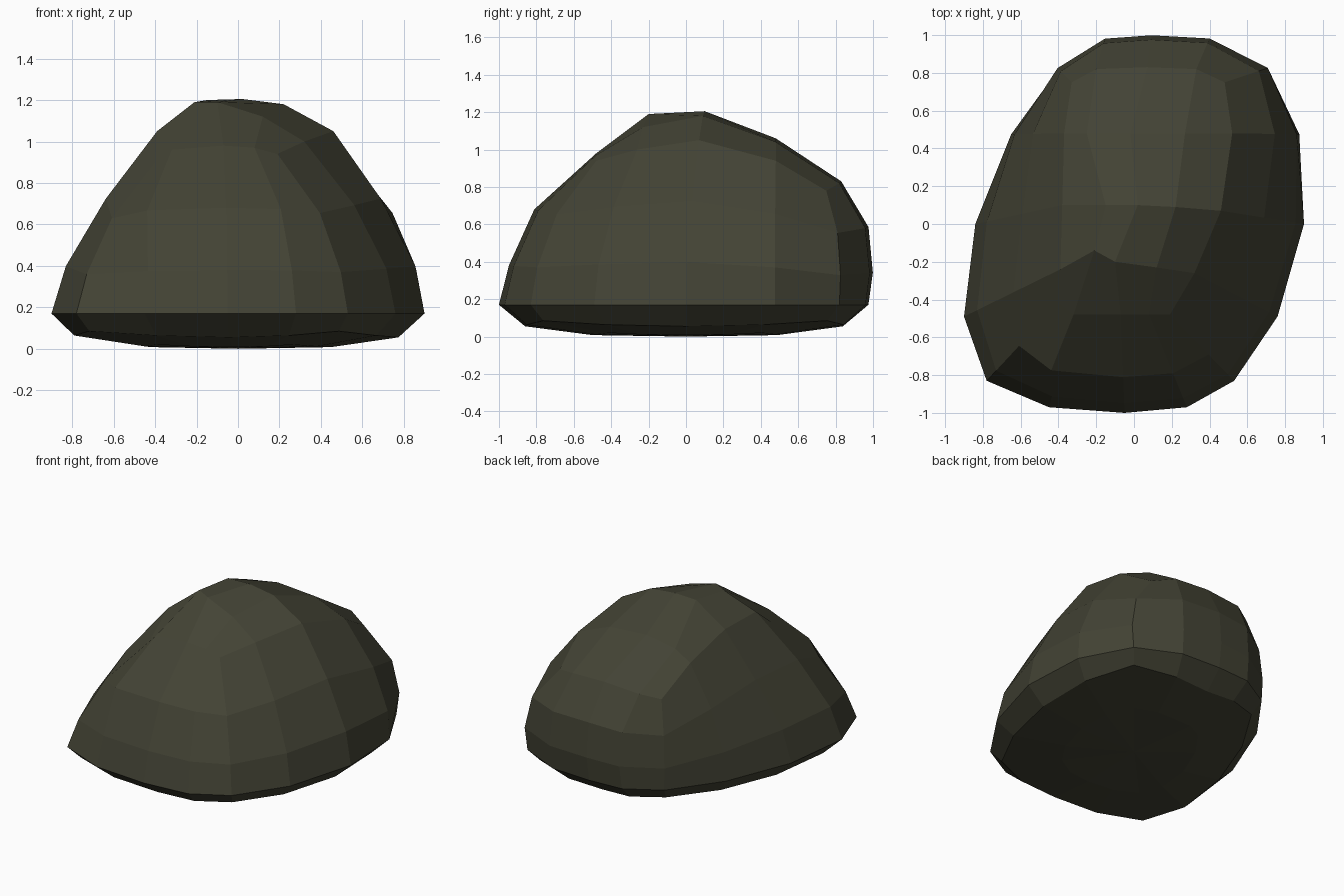
import bpy, bmesh

if "Cube" in bpy.data.objects:
    bpy.data.objects.remove(bpy.data.objects["Cube"])

# Widest outline near the ground (16 points, counter-clockwise from front left)
WAIST = [(-.78, -.83), (-.45, -.97), (-.05, -1), (.28, -.97), (.53, -.83), (.76, -.49),
         (.9, 0), (.875, .475), (.69, .82), (.39, .96), (.09, .975), (-.16, .96),
         (-.4, .82), (-.65, .475), (-.84, 0), (-.9, -.49)]
# Rim where the sides turn into the crown
RIM = [(-.40, -.42, .90), (-.32, -.48, .96), (-.07, -.48, .98), (.08, -.48, .97),
       (.19, -.48, .94), (.32, -.26, 1.0), (.46, .07, 1.05), (.52, .48, .94),
       (.48, .75, .78), (.33, .82, .82), (.07, .83, .83), (-.2, .82, .81),
       (-.33, .75, .78), (-.37, .48, .95), (-.38, .1, 1.05), (-.39, -.24, 1.05)]
# Crown interior, 3 x 3, front row first
CROWN = [(-.21, -.14, 1.19), (-.1, -.2, 1.19), (.12, -.23, 1.12),
         (-.15, .1, 1.2), (.02, .1, 1.205), (.22, .09, 1.18),
         (-.25, .48, 1.02), (-.02, .48, 1.06), (.27, .48, 1.04)]

bm = bmesh.new()


def ring(points):
    return [bm.verts.new(p) for p in points]


def bridge(a, b):
    for i in range(16):
        j = (i + 1) % 16
        bm.faces.new((a[i], a[j], b[j], b[i]))


def side_row(t, tz, front, back, left):
    """Blend waist to rim; front and back swell outwards, the left is slimmer."""
    pts = []
    for (x, y), (rx, ry, rz) in zip(WAIST, RIM):
        f = t - (back if y > 0 else front) * y * y + left * max(0, -x)
        pts.append((x + (rx - x) * f, y + (ry - y) * f, .17 + (rz - .17) * tz))
    return ring(pts)


def foot_row(mid, corner, z_mid, z_corner):
    """Shrunken waist; corners and mid-sides get their own scale and height."""
    pts = []
    for i, (x, y) in enumerate(WAIST):
        k = (0, .3, 1, .3)[(i + 2) % 4] if i % 4 else 0
        s = corner + (mid - corner) * k
        pts.append((x * s, y * s, z_corner + (z_mid - z_corner) * k))
    return ring(pts)


def foot_ring(s_mid, s_corner, z_mid, z_corner):
    blend = (0, .7, 1, .7)          # corner, quarter, middle, quarter
    return ring([(x * (s_corner + (s_mid - s_corner) * blend[i % 4]),
                  y * (s_corner + (s_mid - s_corner) * blend[i % 4]),
                  z_corner + (z_mid - z_corner) * blend[i % 4])
                 for i, (x, y) in enumerate(WAIST)])


# Underside and sides
rings = [foot_ring(.5, .5, .008, .02),
         foot_ring(.86, .92, .055, .085),
         ring([(x, y, .17) for x, y in WAIST]),
         side_row(.1, .26, 0, .28, .04),
         side_row(.48, .63, .12, .51, .07), ring(RIM)]
rings[4][1].co.x -= .04             # crease at the front left
for a, b in zip(rings, rings[1:]):
    bridge(a, b)
base = bm.verts.new((0, 0, 0))
for i in range(16):
    bm.faces.new((base, rings[0][(i + 1) % 16], rings[0][i]))

# Crown: 5 x 5 grid whose border is the rim
r, c = rings[-1], ring(CROWN)
grid = [r[0:5]]
grid += [[r[15 - k]] + c[3 * k:3 * k + 3] + [r[5 + k]] for k in range(3)]
grid += [[r[12], r[11], r[10], r[9], r[8]]]
for lo, hi in zip(grid, grid[1:]):
    for k in range(4):
        bm.faces.new((lo[k], lo[k + 1], hi[k + 1], hi[k]))

bmesh.ops.recalc_face_normals(bm, faces=bm.faces)
mesh = bpy.data.meshes.new("boulder")
bm.to_mesh(mesh)
bm.free()

stone = bpy.data.materials.new("dark olive stone")
stone.diffuse_color = (.056, .056, .035, 1)
stone.use_nodes = True
stone.node_tree.nodes["Principled BSDF"].inputs["Base Color"].default_value = stone.diffuse_color
mesh.materials.append(stone)
bpy.context.collection.objects.link(bpy.data.objects.new("boulder", mesh))
